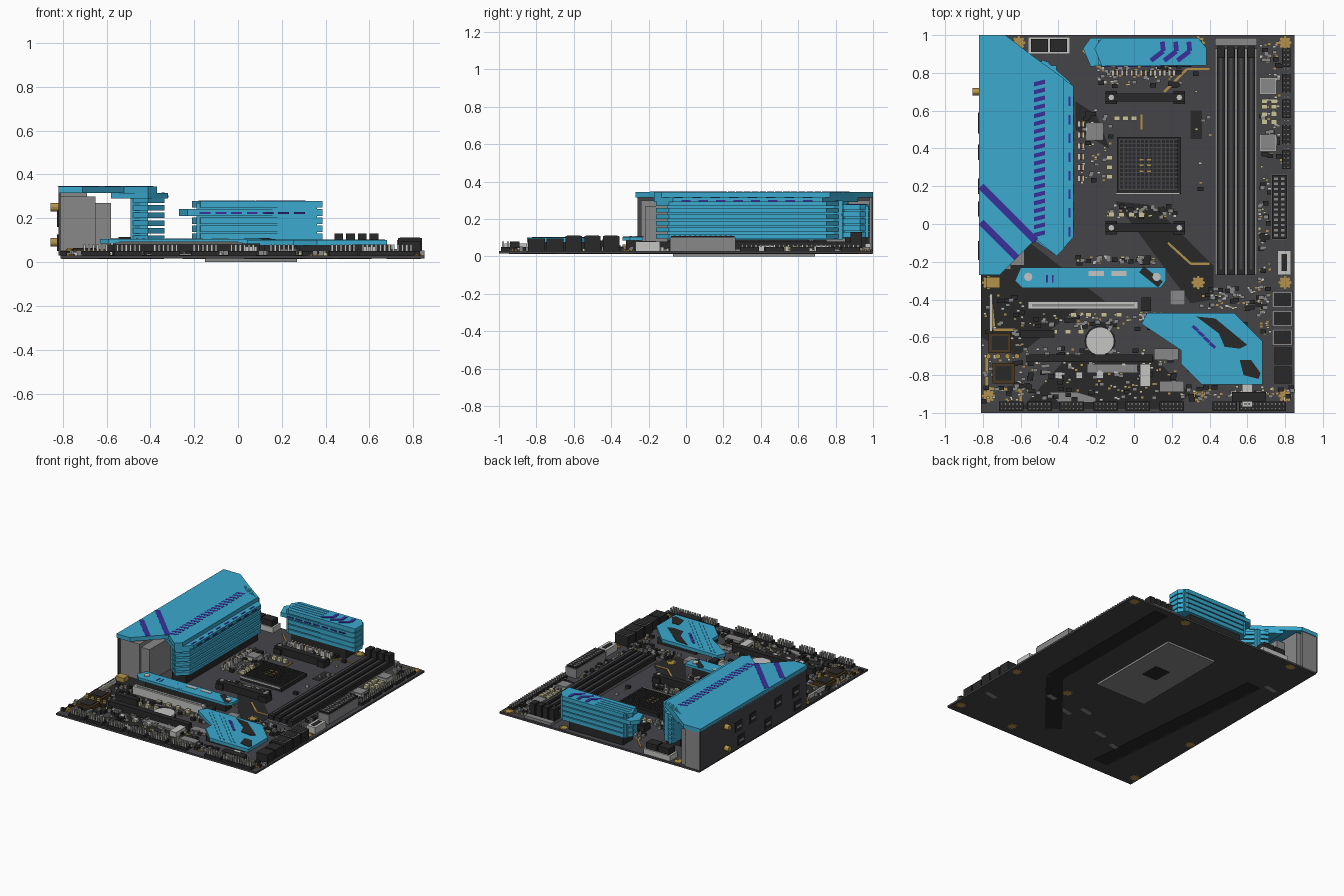
import bpy, bmesh, math, random
from mathutils import Matrix, Vector

random.seed(4)
old = bpy.data.objects.get("Cube")
if old:
    bpy.data.objects.remove(old)
TOP = 0.03  # upper face of the circuit board


def material(name, red, green, blue):
    mat = bpy.data.materials.new(name)
    mat.use_nodes = True
    mat.diffuse_color = (red, green, blue, 1)
    mat.node_tree.nodes["Principled BSDF"].inputs["Base Color"].default_value = mat.diffuse_color
    return mat


blue = material("anodised blue", .043, .4, .62)
purple = material("purple accent", .04, .03, .32)
charcoal = material("charcoal", .06, .058, .066)
black = material("black plastic", .022, .022, .022)
grey = material("mid grey metal", .25, .25, .25)
silver = material("light grey metal", .56, .56, .54)
gold = material("gold", .45, .29, .07)
cream = material("cream ceramic", .6, .56, .32)
brown = material("dark brown", .07, .04, .015)


def finish(name, mat, bm):
    bmesh.ops.recalc_face_normals(bm, faces=bm.faces)
    mesh = bpy.data.meshes.new(name)
    bm.to_mesh(mesh)
    bm.free()
    mesh.materials.append(mat)
    obj = bpy.data.objects.new(name, mesh)
    bpy.context.collection.objects.link(obj)
    return obj


def blocks(name, mat, centres, size, low=TOP, high=.05):
    """Equal upright blocks joined in one object."""
    bm = bmesh.new()
    for x, y in centres:
        place = Matrix.Translation((x, y, (low + high) / 2))
        scale = Matrix.Diagonal((size[0], size[1], high - low, 1))
        bmesh.ops.create_cube(bm, size=1, matrix=place @ scale)
    return finish(name, mat, bm)


def span(name, mat, x, y, z):
    """One block given by its extents on each axis."""
    return blocks(name, mat, [(sum(x) / 2, sum(y) / 2)], (x[1] - x[0], y[1] - y[0]), *z)


def plates(name, mat, outlines, low, high):
    """Extruded outlines joined in one object."""
    bm = bmesh.new()
    for outline in outlines:
        face = bm.faces.new([bm.verts.new((x, y, low)) for x, y in outline])
        rim = bmesh.ops.extrude_face_region(bm, geom=[face])["geom"]
        moved = [v for v in rim if isinstance(v, bmesh.types.BMVert)]
        bmesh.ops.translate(bm, verts=moved, vec=(0, 0, high - low))
    return finish(name, mat, bm)


def stripe(start, end, width):
    a, b = Vector(start), Vector(end)
    side = (b - a).normalized().orthogonal() * width / 2
    return [a + side, a - side, b - side, b + side]


def path(points, width):
    return [stripe(a, b, width) for a, b in zip(points, points[1:])]


def discs(name, mat, centres, radius, low, high, sides=16):
    bm = bmesh.new()
    for x, y in centres:
        bmesh.ops.create_cone(bm, cap_ends=True, segments=sides, radius1=radius, radius2=radius,
                              depth=high - low, matrix=Matrix.Translation((x, y, (low + high) / 2)))
    return finish(name, mat, bm)


def row(start, end, count):
    a, b = Vector(start), Vector(end)
    return [a.lerp(b, i / (count - 1)) for i in range(count)]


# Circuit board, painted bands, mounting rings and traces
span("circuit_board", charcoal, (-.81, .85), (-1, 1), (.016, TOP))
plates("painted_bands", black, [
    [(-.1, .12), (.1, .1), (.42, -.22), (.42, -.4), (.3, -.42)],
    [(-.31, .65), (-.2, .58), (-.13, .4), (-.31, .5)],
    [(-.81, -.26), (-.55, -.1), (-.1, -.45), (-.3, -.45), (-.62, -.7), (-.81, -.6)],
    [(-.6, -.98), (-.35, -.7), (.1, -.7), (.3, -.9), (.2, -.98)],
    [(.3, .45), (.36, .45), (.36, .6), (.3, .6)]], TOP, TOP + .002)
plates("underside_bands", black, path([(.55, .95), (.55, -.2), (.1, -.75)], .12)
       + path([(-.58, .6), (-.45, -.9)], .12), .014, .016)
plates("underside_patches", grey, [stripe((x - .05, y), (x + .05, y + .02), .035) for x, y in (
    (.4, -.43), (.19, -.52), (-.2, -.61), (.73, -.68), (-.7, .63), (-.39, -.68), (.08, -.43))], .014, .016)
rings = [(x, y) for x in (-.77, .34, .8) for y in (-.91, -.31, .96)]
rings[2] = (-.61, .96)
discs("mounting_rings", gold, rings, .027, .014, TOP + .004, 12)
discs("mounting_ring_pads", gold, [(x + .028 * math.cos(i * math.pi / 4), y + .028 * math.sin(i * math.pi / 4))
                                   for x, y in rings for i in range(8)], .008, .014, TOP + .006, 6)
span("gold_standoff", gold, (-.78, -.71), (-.34, -.28), (TOP, .065))
plates("gold_traces", gold, path([(.18, -.1), (.3, -.21), (.4, -.21)], .012)
       + path([(.16, .7), (.28, .82), (.4, .82)], .012) + path([(-.27, .92), (-.16, .81)], .012)
       + path([(-.78, -.7), (-.78, -.87), (-.6, -.88), (-.6, -.98)], .014)
       + path([(-.76, -.38), (-.74, -.56), (-.63, -.56)], .014) + path([(.04, .5), (.04, .58)], .012), TOP, TOP + .006)

# Socket backing plate under the board
span("backing_plate", grey, (-.15, .27), (-.07, .69), (.0005, .016))
span("backing_window", black, (0, .13), (.24, .39), (0, .001))

# Processor socket and its retention bars
span("socket_base", black, (-.09, .25), (.16, .46), (TOP, .055))
span("socket_top", charcoal, (-.08, .23), (.18, .45), (.055, .06))
blocks("socket_pins", black, [(-.065 + i * .022, .195 + j * .022) for i in range(14) for j in range(12)],
       (.016, .016), .06, .064)
blocks("socket_contacts", gold, [(x, y) for x in (.04, .08) for y in (.28, .31, .34)], (.022, .008), .06, .066)
span("socket_lever", silver, (-.1, .24), (.155, .165), (.05, .06))
for label, y in (("rear", .67), ("front", -.02)):
    span(label + "_retention_bar", black, (-.15, .27), (y - .022, y + .022), (TOP, .085))
    blocks(label + "_retention_feet", black, [(-.12, y), (.24, y)], (.06, .07), TOP, .07)
    discs(label + "_retention_screws", silver, [(-.12, y), (.24, y)], .015, .08, .09, 8)

# Rear port housing along the right-hand edge
span("port_housing", grey, (-.81, -.65), (-.24, .98), (TOP, .3))
span("port_housing_step", grey, (-.65, -.58), (-.22, .85), (TOP, .27))
span("port_shield", charcoal, (-.82, -.81), (-.26, 1), (TOP, .325))
span("shield_end", grey, (-.81, -.69), (.98, .995), (TOP, .325))
for level, ports in ((.09, (-.15, .2, .52)), (.2, (-.13, .08, .38, .55))):
    blocks("ports", black, [(-.822, y) for y in ports], (.006, .08), level - .04, level + .035)
    blocks("port_tongues", grey, [(-.824, y) for y in ports], (.006, .05), level - .012, level + .004)
for level in (.09, .25):
    antenna = discs("antenna_connector", gold, [(0, 0)], .02, -.018, .018)
    antenna.rotation_euler.y = math.pi / 2
    antenna.location = (-.837, .7, level)

# Large heatsink: stacked fins, shoulder and cover
span("power_stage_chips", black, (-.48, -.36), (-.1, .75), (TOP, .09))
span("heatsink_core", blue, (-.49, -.41), (-.1, .84), (.09, .3))
fin = [(-.49, .87), (-.46, .86), (-.335, .75), (-.335, -.09), (-.41, -.16), (-.49, -.09)]
for i in range(6):
    plates("heatsink_fin", blue, [fin], .095 + i * .035, .12 + i * .035)
plates("heatsink_shoulder", blue, [[(-.58, .92), (-.32, .73), (-.32, -.07), (-.41, -.17), (-.58, -.05)]], .29, .315)
plates("cover_top", blue, [[(-.82, 1), (-.68, 1), (-.55, .9), (-.37, .77), (-.37, -.13), (-.41, -.17),
                            (-.52, -.08), (-.71, -.27), (-.82, -.27)]], .315, .345)
blocks("accent_dashes_side", purple, row((-.319, 0), (-.319, .65), 8), (.005, .05), .295, .303)
blocks("accent_dashes_shoulder", purple, row((-.342, -.04), (-.342, .65), 8), (.012, .05), .315, .317)
plates("accent_dashes_top", purple, [
    [(-.53, y), (-.47, y + .015), (-.47, y + .037), (-.53, y + .022)]
    for y in [-.07 + i * .042 for i in range(20)]], .345, .346)
plates("diagonal_accents", purple, [
    stripe((-.81, .2), (-.52, -.09), .036), stripe((-.81, .01), (-.62, -.18), .036)], .345, .346)
plates("cover_ribs", blue, [stripe(p, (p.x + .09, p.y - .08), .008) for p in row((-.56, .87), (-.48, .84), 4)], .345, .348)

# Rear heatsink of stacked fins
span("rear_power_chips", black, (-.15, .3), (.85, .96), (TOP, .1))
span("rear_heatsink_core", blue, (-.19, .36), (.845, .975), (.1, .27))
for i in range(5):
    shift, low = -.06 if i == 3 else 0, .1 + i * .037
    plates("rear_heatsink_fin", blue, [[(-.21 + shift, .93), (-.17 + shift, .985), (.34, .985),
                                        (.385, .93), (.385, .84), (-.17 + shift, .835)]], low, low + .03)
plates("rear_chevrons", purple, [
    stripe((x + s * .03, .915 + s * .05), (x + .035, .915), .025)
    for x in (.12, .19, .26) for s in (-1, 1)], .278, .281)
blocks("rear_accent_dashes", purple, row((-.15, .834), (.28, .834), 7), (.05, .006), .22, .228)
plates("rear_heatsink_ribs", blue, [stripe((-.18, y), (.08, y), .008) for y in (.87, .9, .93, .96)], .278, .281)

# Drive cover
plates("drive_cover", blue, [[(-.63, -.3), (-.59, -.34), (.14, -.34), (.17, -.3), (.17, -.23), (-.6, -.23)]], .085, .105)
span("drive_slot", black, (-.55, .12), (-.32, -.25), (TOP, .085))
blocks("drive_cover_labels", silver, [(-.2, -.262), (-.08, -.262)], (.08, .025), .105, .108)
discs("drive_cover_screws", silver, [(-.56, -.28), (.12, -.28)], .022, .105, .11, 12)
plates("drive_cover_inlay", black, [stripe((.04, -.24), (.14, -.32), .04)], .105, .107)
blocks("drive_cover_accents", purple, [(-.46, -.29), (-.43, -.29)], (.01, .04), .105, .107)
plates("drive_cover_ribs", blue, [stripe((x, -.24), (x + .07, -.33), .008) for x in (-.33, -.3)], .105, .108)

# Chipset heatsink
plates("chipset_heatsink", blue, [[(.07, -.47), (.53, -.47), (.68, -.62), (.68, -.85), (.36, -.85),
                                   (.25, -.74), (.25, -.67), (.04, -.53)]], .075, .1)
span("chipset", black, (.28, .6), (-.78, -.52), (TOP, .075))
plates("chipset_inlays", black, [
    [(.33, -.49), (.43, -.5), (.6, -.64), (.56, -.66), (.48, -.65), (.45, -.58)],
    [(.56, -.72), (.62, -.72), (.67, -.79), (.66, -.82), (.58, -.8)]], .1, .103)
plates("chipset_ribs", blue, [stripe((x, -.5), (x + .32, -.82), .008) for x in (.11, .14, .2, .23)], .1, .103)
plates("chipset_accents", purple, [stripe(p, (p.x + .03, p.y - .025), .016) for p in row((.31, -.54), (.4, -.63), 4)], .1, .103)

# Memory slots with raised latches at the rear
lanes = row((.46, .33), (.62, .33), 4)
span("memory_slot_frame", grey, (.43, .65), (-.27, .93), (TOP, .04))
blocks("memory_slots", black, lanes, (.042, 1.2), TOP, .075)
blocks("memory_grooves", charcoal, lanes, (.014, 1.14), .075, .079)
blocks("memory_latches", black, [(p.x, .91) for p in lanes], (.04, .06), TOP, .13)
span("memory_latch_frame", grey, (.43, .65), (.945, .985), (TOP, .05))

# Expansion slots, battery and drive mounts
span("steel_slot", silver, (-.56, .02), (-.45, -.41), (TOP, .09))
span("steel_slot_groove", grey, (-.54, 0), (-.436, -.424), (.09, .093))
span("steel_slot_latch", black, (.04, .09), (-.46, -.39), (TOP, .085))
span("black_slot", black, (-.57, .1), (-.73, -.69), (TOP, .085))
span("short_slot", black, (-.6, -.42), (-.6, -.56), (TOP, .08))
discs("battery_holder", black, [(-.18, -.62)], .082, TOP, .045)
discs("battery", silver, [(-.18, -.62)], .075, TOP, .06, 24)
blocks("drive_posts", silver, [(x, -.8) for x in (-.4, -.29, -.18)], (.035, .035), TOP, .05)
span("lower_drive_socket", grey, (-.25, .02), (-.79, -.74), (TOP, .045))
plates("grey_panel", grey, [[(-.45, -.89), (-.3, -.89), (-.2, -.92), (-.2, -.945), (-.4, -.945)]], TOP, .04)

# Power and data connectors
span("main_power_shell", grey, (.725, .815), (-.085, .265), (TOP, .1))
span("main_power_connector", black, (.73, .81), (-.08, .26), (TOP, .11))
blocks("main_power_sockets", grey, [p for x in (.752, .788) for p in row((x, -.06), (x, .24), 12)], (.02, .012), .11, .112)
span("processor_power_shell", silver, (-.56, -.34), (.9, .99), (TOP, .07))
blocks("processor_power_connector", black, [(-.5, .945), (-.4, .945)], (.09, .07), TOP, .115)
span("panel_port_shell", silver, (.76, .83), (-.27, -.14), (TOP, .08))
span("panel_port_core", black, (.78, .81), (-.25, -.16), (.08, .083))
ports = row((.785, -.4), (.785, -.6), 3)
blocks("data_ports", black, ports, (.11, .088), TOP, .108)
blocks("data_port_rims", grey, ports, (.108, .086), .106, .109)
blocks("data_port_cores", black, ports, (.09, .07), .107, .111)
blocks("lower_data_ports", black, [(.79, -.7), (.79, -.8)], (.09, .09), TOP, .095)

# Audio corner with capacitors
for label, mat, size, high in (("frames", brown, .12, .06), ("lids", black, .085, .064)):
    blocks("audio_chip_" + label, mat, [(-.71, -.63), (-.69, -.79)], (size, size * .9), TOP, high)
discs("audio_capacitors", gold, row((-.77, -.7), (-.62, -.7), 4), .014, TOP, .06, 12)
span("audio_slot", silver, (-.765, -.75), (-.57, -.37), (TOP, .06))

# Pin headers along the front and left edges
for x in (-.65, -.5, -.33, -.15, .02, .2, .48, .62, .74):
    blocks("front_header", black, [(x, -.965)], (.13, .05), TOP, .05)
    blocks("front_header_pins", silver, [p for y in (-.978, -.952) for p in row((x - .05, y), (x + .05, y), 6)],
           (.01, .01), .05, .08)
blocks("side_headers", black, row((.805, .34), (.805, .88), 5), (.045, .1), TOP, .05)
blocks("side_header_pins", silver, [p for x in (.795, .815) for p in row((x, .3), (x, .92), 26)], (.009, .009), .05, .065)
span("front_tall_header", black, (.52, .7), (-.94, -.89), (TOP, .08))
blocks("front_white_sockets", silver, [(.06, -.8), (.6, -.91)], (.055, .12), TOP, .07)

# Larger chips, chokes and capacitors
chips = [(.71, .73), (.71, .43), (-.21, .49), (.23, -.39)]
blocks("controller_chips", silver, chips[:3], (.09, .09), TOP, .055)
blocks("controller_lids", grey, chips, (.08, .08), TOP, .06)
blocks("flat_chips", grey, [(.17, -.69), (.2, -.86)], (.13, .06), TOP, .05)
for label, line in (("side", row((-.28, .24), (-.28, .53), 6)), ("rear", row((-.1, .8), (.2, .8), 7))):
    blocks(label + "_chokes", silver, line, (.038, .032), TOP, .07)
    blocks(label + "_choke_cores", brown, line, (.014, .032), TOP, .073)
blocks("cream_capacitors", cream, [(x, y) for x in (.69, .74) for y in (.54, .58, .62, .65)]
       + row((-.12, .05), (.04, .05), 4) + row((-.09, .56), (0, .56), 3) + row((-.13, .25), (-.13, .35), 3)
       + row((-.42, -.57), (-.28, -.57), 3) + row((-.32, -.48), (-.08, -.48), 4), (.032, .024), TOP, .055)

# Small scattered parts, set out by zone
zones = [((.67, .78), (.3, .97), 16), ((-.55, .15), (-.56, -.47), 18), ((-.58, .22), (-.93, -.66), 34),
         ((-.14, .22), (.03, .1), 10), ((-.2, .25), (.73, .84), 14), ((-.3, .12), (-.21, -.17), 12),
         ((.35, .7), (-.45, -.33), 16), ((-.3, -.12), (.2, .62), 10), ((-.8, -.58), (-.95, -.37), 20),
         ((.66, .72), (-.58, .25), 14), ((.25, .84), (-.93, -.86), 14), ((.32, .42), (.1, .8), 2)]
for label, mat, size, high in (
        ("black_chips", black, .03, .05), ("silver_parts", silver, .018, .046), ("cream_parts", cream, .015, .042),
        ("grey_parts", grey, .024, .052), ("gold_pads", gold, .013, .036)):
    spots = [(random.uniform(*x), random.uniform(*y)) for x, y, count in zones for i in range(count)]
    blocks(label, mat, spots, (size, size * .75), TOP, high)
